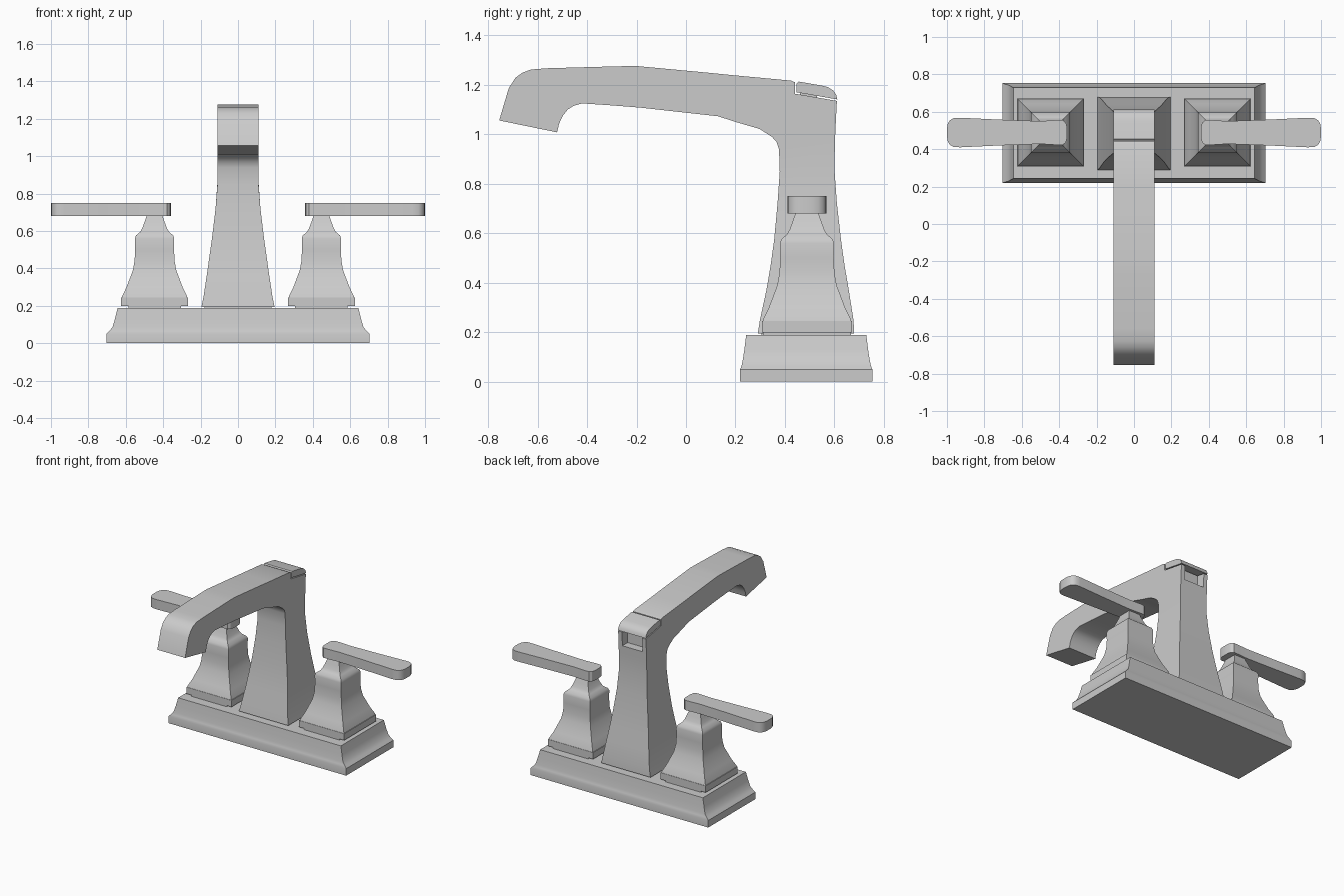
import bpy, bmesh, math

metal = bpy.data.materials.new("brushed_grey")
metal.diffuse_color = (0.6, 0.6, 0.6, 1)


def loft(name, rings, mirror=False):
    """Skin a list of equal-length vertex rings and cap both ends."""
    bm = bmesh.new()
    rows = [[bm.verts.new(p) for p in r] for r in rings]
    n = len(rows[0])
    for a, b in zip(rows, rows[1:]):
        for i in range(n):
            j = (i + 1) % n
            bm.faces.new((a[i], a[j], b[j], b[i]))
    bm.faces.new(rows[0])
    bm.faces.new(rows[-1])
    bmesh.ops.recalc_face_normals(bm, faces=bm.faces)
    me = bpy.data.meshes.new(name)
    bm.to_mesh(me)
    bm.free()
    ob = bpy.data.objects.new(name, me)
    bpy.context.collection.objects.link(ob)
    me.materials.append(metal)
    if mirror:
        m = ob.modifiers.new("mirror", 'MIRROR')
        m.use_axis = (True, False, False)
    return ob


def rect(cx, cy, hx, hy, z):
    return [(cx - hx, cy - hy, z), (cx + hx, cy - hy, z),
            (cx + hx, cy + hy, z), (cx - hx, cy + hy, z)]


def box(name, x, y, z, mirror=False):
    cx, cy = sum(x) / 2, sum(y) / 2
    hx, hy = (x[1] - x[0]) / 2, (y[1] - y[0]) / 2
    return loft(name, [rect(cx, cy, hx, hy, k) for k in z], mirror)


# Deck plate with stepped, sloping rim
loft("base_plate", [rect(0, 0.486, hx, hy, z) for hx, hy, z in (
    (0.703, 0.267, 0), (0.703, 0.267, 0.05), (0.688, 0.261, 0.066),
    (0.671, 0.257, 0.085), (0.658, 0.25, 0.13), (0.644, 0.243, 0.188))])

# Handle pedestals
CX, CY = 0.446, 0.489
box("pedestal_foot", (CX - 0.14, CX + 0.14), (CY - 0.178, CY + 0.178), (0.18, 0.205), True)
box("pedestal_flange", (CX - 0.179, CX + 0.179), (CY - 0.181, CY + 0.181), (0.198, 0.245), True)
loft("pedestal", [rect(CX, CY, h, h + 0.004, z) for h, z in (
    (0.176, 0.24), (0.172, 0.255), (0.15, 0.3), (0.133, 0.345), (0.116, 0.39),
    (0.107, 0.44), (0.104, 0.5), (0.105, 0.56), (0.099, 0.577), (0.077, 0.595),
    (0.066, 0.615), (0.055, 0.645), (0.041, 0.685))], True)

# Lever handles: plan outline extruded upward
half = [(0.358, 0.03), (0.364, 0.052), (0.38, 0.066), (0.42, 0.066), (0.5, 0.061),
        (0.72, 0.069), (0.93, 0.079), (0.965, 0.077), (0.985, 0.065), (0.996, 0.045), (1.0, 0.02)]
outline = [(x, CY - w) for x, w in half] + [(x, CY + w) for x, w in reversed(half)]
loft("lever_handle", [[(x, y, z) for x, y in outline] for z in (0.68, 0.75)], True)

# Spout: column and arm, (inner y, z, outer y, z, half width)
sections = [
    (0.29, 0.195, 0.68, 0.195, 0.195), (0.299, 0.25, 0.677, 0.25, 0.184),
    (0.325, 0.37, 0.658, 0.37, 0.166), (0.342, 0.47, 0.641, 0.47, 0.152),
    (0.356, 0.57, 0.627, 0.57, 0.138), (0.37, 0.72, 0.61, 0.72, 0.12),
    (0.379, 0.85, 0.6, 0.86, 0.11), (0.376, 0.94, 0.602, 0.97, 0.11),
    (0.366, 0.97, 0.606, 1.06, 0.11), (0.347, 0.99, 0.61, 1.135, 0.11),
    (0.30, 1.02, 0.441, 1.164, 0.11), (0.29, 1.024, 0.441, 1.21, 0.11),
    (0.28, 1.027, 0.425, 1.217, 0.11), (0.2, 1.05, 0.2, 1.238, 0.11),
    (0.13, 1.073, 0.1, 1.248, 0.11), (-0.186, 1.108, -0.2, 1.276, 0.11),
    (-0.30, 1.117, -0.27, 1.275, 0.11), (-0.42, 1.125, -0.56, 1.267, 0.11),
    (-0.455, 1.115, -0.625, 1.262, 0.11), (-0.478, 1.1, -0.66, 1.25, 0.11),
    (-0.498, 1.075, -0.69, 1.228, 0.11), (-0.513, 1.043, -0.717, 1.185, 0.11),
    (-0.521, 1.008, -0.755, 1.056, 0.11)]
spout = loft("spout", [[(-w, a, b), (w, a, b), (w, c, d), (-w, c, d)]
                       for a, b, c, d, w in sections])
box("spout_foot", (-0.18, 0.18), (0.305, 0.665), (0.18, 0.2))

# Recess in the back of the column, under the cap
cutter = box("recess_cutter", (-0.08, 0.08), (0.545, 0.75), (1.035, 1.2))
cutter.hide_render = True
cutter.hide_set(True)
cut = spout.modifiers.new("recess", 'BOOLEAN')
cut.operation = 'DIFFERENCE'
cut.object = cutter
cut.solver = 'EXACT'

# Cap on top of the column, with a thin seam to the spout
cap = [(0.447, 1.17), (0.447, 1.205), (0.455, 1.213), (0.55, 1.197), (0.575, 1.19),
       (0.595, 1.177), (0.607, 1.16), (0.612, 1.141)]
loft("spout_cap", [[(x, y, z) for y, z in cap] for x in (-0.11, 0.11)])
box("cap_mount", (-0.07, 0.07), (0.46, 0.53), (1.12, 1.175))

# Smooth the curves, keep the corners sharp
for ob in bpy.context.scene.objects:
    if ob is not cutter:
        ob.select_set(True)
        bpy.context.view_layer.objects.active = ob
cutter.select_set(False)
bpy.ops.object.shade_smooth_by_angle(angle=math.radians(32))
